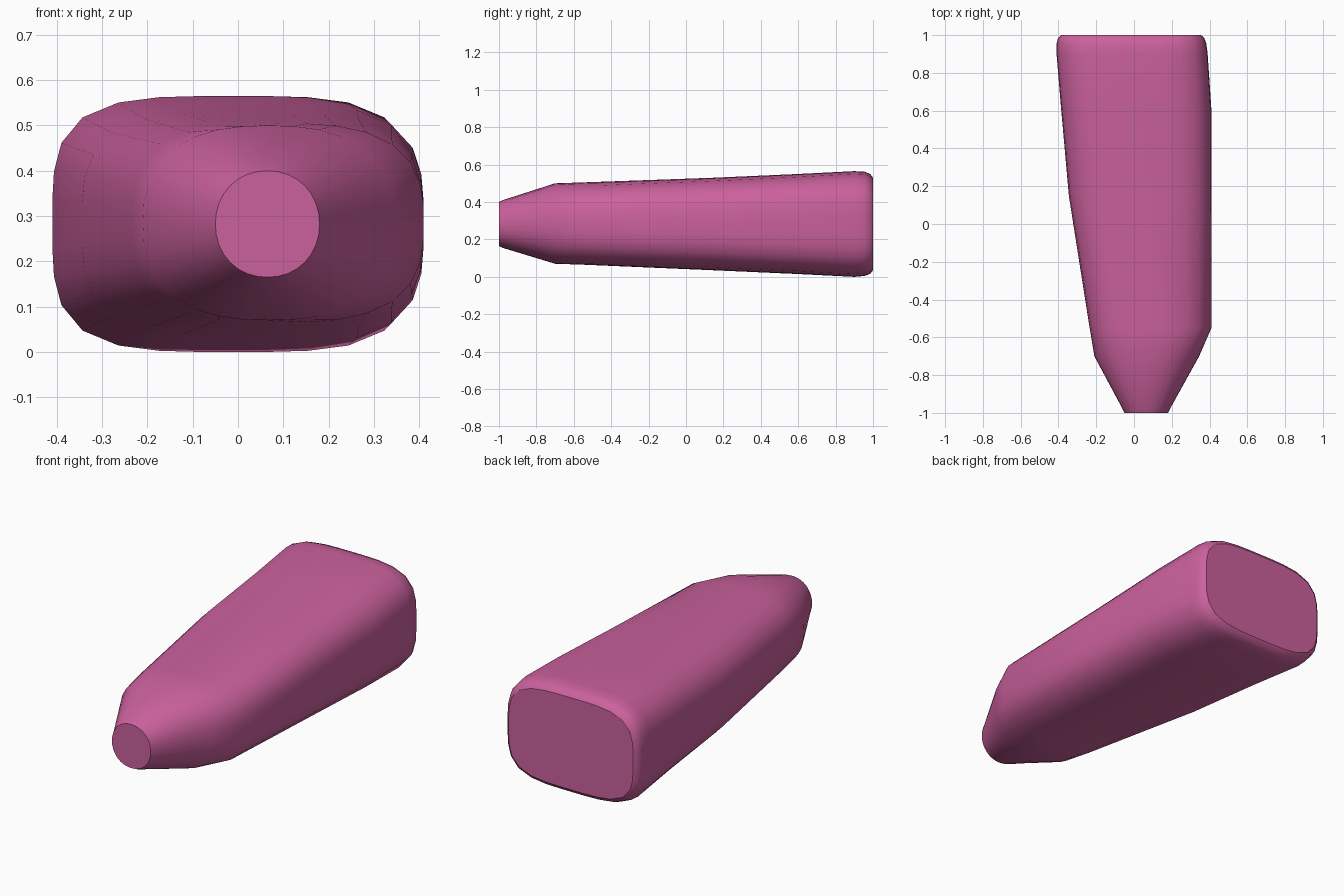
import bpy
import bmesh
from math import cos, sin, pi, radians

cube = bpy.data.objects.get("Cube")
if cube:
    bpy.data.objects.remove(cube, do_unlink=True)

SEGMENTS = 32

pink = bpy.data.materials.new("pink")
pink.use_nodes = True
colour = (0.60, 0.12, 0.34, 1)
pink.diffuse_color = colour
bsdf = next(n for n in pink.node_tree.nodes if n.type == 'BSDF_PRINCIPLED')
bsdf.inputs["Base Color"].default_value = colour

# Cross-sections: y, x min, x max, z min, z max, squareness (2 is round)
SECTIONS = [
    (-1.00, -0.05, 0.18, 0.165, 0.40, 2.1),
    (-0.98, -0.06, 0.19, 0.155, 0.41, 2.1),
    (-0.70, -0.21, 0.345, 0.07, 0.50, 2.5),
    (-0.55, -0.235, 0.41, 0.065, 0.505, 2.9),
    (0.15, -0.345, 0.41, 0.035, 0.53, 3.3),
    (0.60, -0.385, 0.41, 0.015, 0.55, 3.5),
    (0.90, -0.41, 0.39, 0.0, 0.565, 3.8),
    (0.955, -0.41, 0.383, 0.005, 0.562, 3.8),
    (0.985, -0.402, 0.372, 0.016, 0.55, 3.8),
    (1.00, -0.385, 0.355, 0.035, 0.53, 3.8),
]


def section_ring(bm, y, x0, x1, z0, z1, power):
    """One rounded rectangle of vertices across the body."""
    ring = []
    for i in range(SEGMENTS):
        c, s = cos(2 * pi * i / SEGMENTS), sin(2 * pi * i / SEGMENTS)
        r = (abs(c) ** power + abs(s) ** power) ** (-1 / power)
        x = (x0 + x1) / 2 + r * c * (x1 - x0) / 2
        z = (z0 + z1) / 2 + r * s * (z1 - z0) / 2
        ring.append(bm.verts.new((x, y, z)))
    return ring


# Tapered body lofted through the sections, with a flat cap at each end
bm = bmesh.new()
rings = [section_ring(bm, *s) for s in SECTIONS]
for a, b in zip(rings, rings[1:]):
    for i in range(SEGMENTS):
        j = (i + 1) % SEGMENTS
        bm.faces.new((a[i], a[j], b[j], b[i]))
bm.faces.new(rings[0])
bm.faces.new(rings[-1])
bmesh.ops.recalc_face_normals(bm, faces=bm.faces)

mesh = bpy.data.meshes.new("tapered_body")
bm.to_mesh(mesh)
bm.free()
mesh.materials.append(pink)
body = bpy.data.objects.new("tapered_body", mesh)
bpy.context.collection.objects.link(body)

bpy.ops.object.select_all(action='DESELECT')
body.select_set(True)
bpy.context.view_layer.objects.active = body
bpy.ops.object.shade_smooth_by_angle(angle=radians(35))
